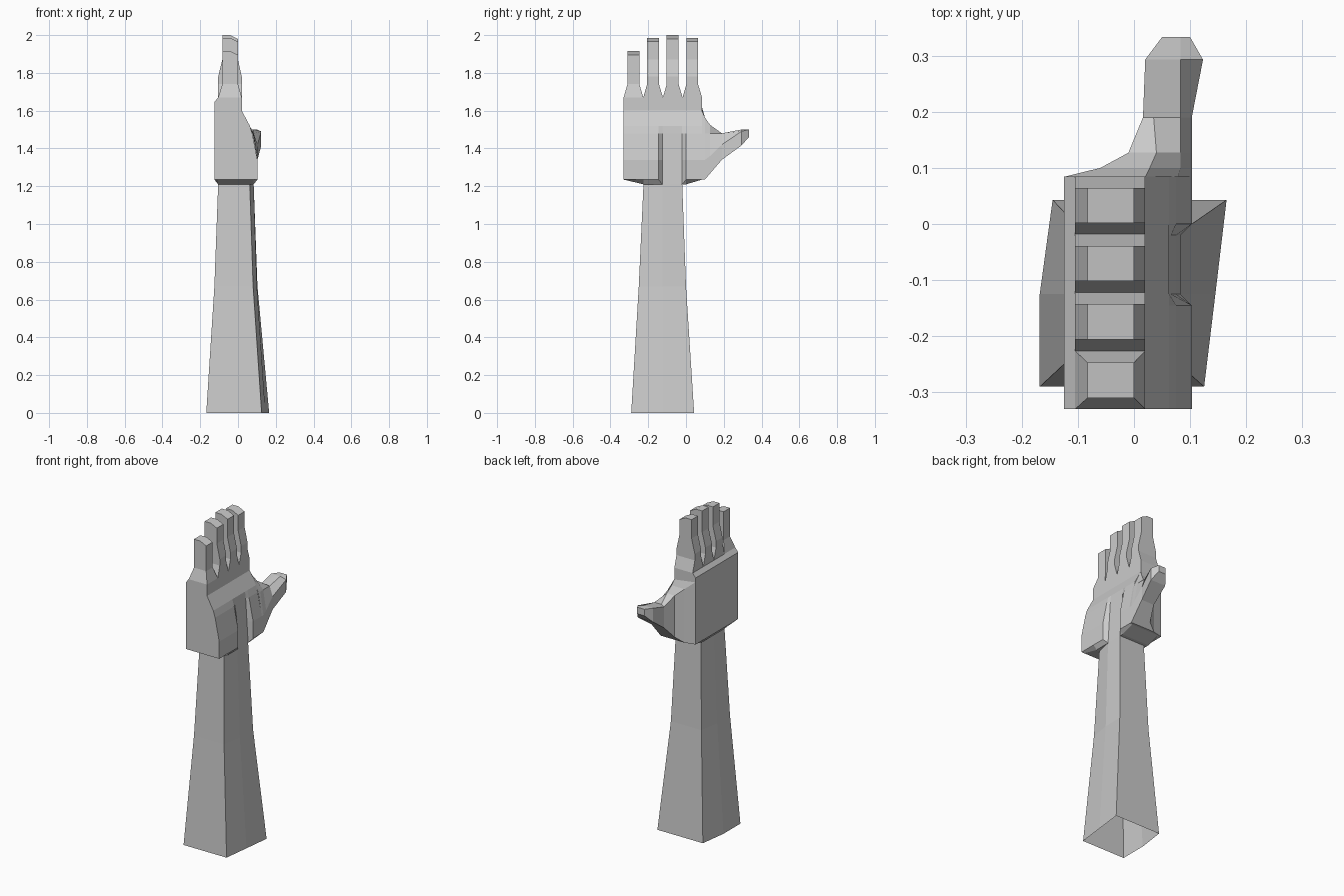
import bpy
import bmesh

cube = bpy.data.objects.get("Cube")
if cube:
    bpy.data.objects.remove(cube, do_unlink=True)

# Single matte grey
grey = bpy.data.materials.new("plain grey")
grey.use_nodes = True
grey.diffuse_color = (0.6, 0.6, 0.6, 1)
bsdf = grey.node_tree.nodes["Principled BSDF"]
bsdf.inputs["Base Color"].default_value = (0.6, 0.6, 0.6, 1)
bsdf.inputs["Roughness"].default_value = 0.8


def loft(name, rings, cap_start=False, cap_end=False):
    """Skin a list of equal-length closed rings of points, flat shaded."""
    bm = bmesh.new()
    loops = [[bm.verts.new(p) for p in ring] for ring in rings]
    n = len(loops[0])
    for a, b in zip(loops, loops[1:]):
        for i in range(n):
            j = (i + 1) % n
            bm.faces.new((a[i], a[j], b[j], b[i]))
    if cap_start:
        bm.faces.new(loops[0])
    if cap_end:
        bm.faces.new(loops[-1])
    bmesh.ops.recalc_face_normals(bm, faces=bm.faces)
    mesh = bpy.data.meshes.new(name)
    bm.to_mesh(mesh)
    bm.free()
    mesh.materials.append(grey)
    obj = bpy.data.objects.new(name, mesh)
    bpy.context.collection.objects.link(obj)
    return obj


def at_y(y, profile):
    return [(x, y, z) for x, z in profile]


def at_z(z, outline):
    return [(x, y, z) for x, y in outline]


# Forearm: tapering six-sided tube, open at the base
loft("forearm", [
    at_z(0.0, [(-0.168, -0.29), (0.125, -0.29), (0.145, -0.125),
               (0.165, 0.043), (-0.145, 0.043), (-0.168, -0.125)]),
    at_z(0.67, [(-0.125, -0.25), (0.08, -0.25), (0.1, -0.125),
                (0.103, 0.0), (-0.105, 0.0), (-0.125, -0.125)]),
    at_z(1.21, [(-0.105, -0.225), (0.062, -0.225), (0.083, -0.125),
                (0.083, -0.02), (-0.088, -0.02), (-0.105, -0.125)]),
])

# Palm: side profile swept across the hand, with a groove between the pads
knuckles = [(0.02, 1.6), (0.02, 1.67), (-0.105, 1.67), (-0.125, 1.645)]
pad = [(0.103, 1.235), (0.103, 1.34), (0.075, 1.48), (0.0625, 1.52)]
groove = [(0.083, 1.21), (0.075, 1.34), (0.066, 1.48), (0.0625, 1.52)]


def palm_section(y, front, under):
    return at_y(y, [(-0.125, 1.235), (-0.105, under), (0.083, under)]
                + front + knuckles)


loft("palm", [
    palm_section(-0.33, pad, 1.235),
    palm_section(-0.225, pad, 1.21),
    palm_section(-0.145, pad, 1.21),
    palm_section(-0.125, groove, 1.21),
    palm_section(-0.02, groove, 1.21),
    palm_section(0.0, pad, 1.21),
    palm_section(0.085, pad, 1.235),
], True, True)

# Thumb: sections from the palm edge out to the chamfered tip
loft("thumb", [
    at_y(0.084, [(0.02, 1.6), (0.078, 1.48), (0.103, 1.34),
                 (0.103, 1.235), (-0.125, 1.235), (-0.125, 1.62)]),
    at_y(0.1, [(0.028, 1.565), (0.083, 1.48), (0.103, 1.34),
               (0.103, 1.235), (-0.06, 1.235), (-0.06, 1.565)]),
    at_y(0.127, [(0.04, 1.525), (0.083, 1.48), (0.103, 1.36),
                 (0.103, 1.267), (-0.01, 1.267), (-0.01, 1.52)]),
    at_y(0.19, [(0.035, 1.48), (0.083, 1.48), (0.103, 1.42),
                (0.103, 1.34), (0.016, 1.34), (0.016, 1.47)]),
    at_y(0.293, [(0.05, 1.5), (0.083, 1.5), (0.123, 1.49),
                 (0.123, 1.415), (0.02, 1.415), (0.02, 1.5)]),
    at_y(0.333, [(0.06, 1.5), (0.083, 1.5), (0.1, 1.5),
                 (0.1, 1.46), (0.05, 1.46), (0.05, 1.5)]),
], False, True)


# Fingers: flared base, square shaft, thinner end with a sloped tip
def finger_ring(z, x0, x1, y0, y1, drop=0.0):
    xm = (x0 + x1) / 2
    return [(x0, y0, z), (xm, y0, z), (x1, y0, z - drop),
            (x1, y1, z - drop), (xm, y1, z), (x0, y1, z)]


WIDE, THIN = (-0.105, 0.02), (-0.083, 0.0)
fingers = [("little_finger", -0.33, -0.226, 1.915),
           ("ring_finger", -0.226, -0.122, 1.985),
           ("middle_finger", -0.122, -0.018, 2.0),
           ("index_finger", -0.018, 0.085, 1.985)]
for name, lo, hi, top in fingers:
    a, b = lo + 0.02, hi - 0.021
    shaft = THIN if name == "little_finger" else WIDE
    loft(name, [
        finger_ring(1.67, *WIDE, lo, hi),
        finger_ring(1.74, *shaft, a, b),
        finger_ring(1.78, *shaft, a, b),
        finger_ring(1.87, *THIN, a, b),
        finger_ring(top, *THIN, a, b, 0.02),
    ], False, True)
